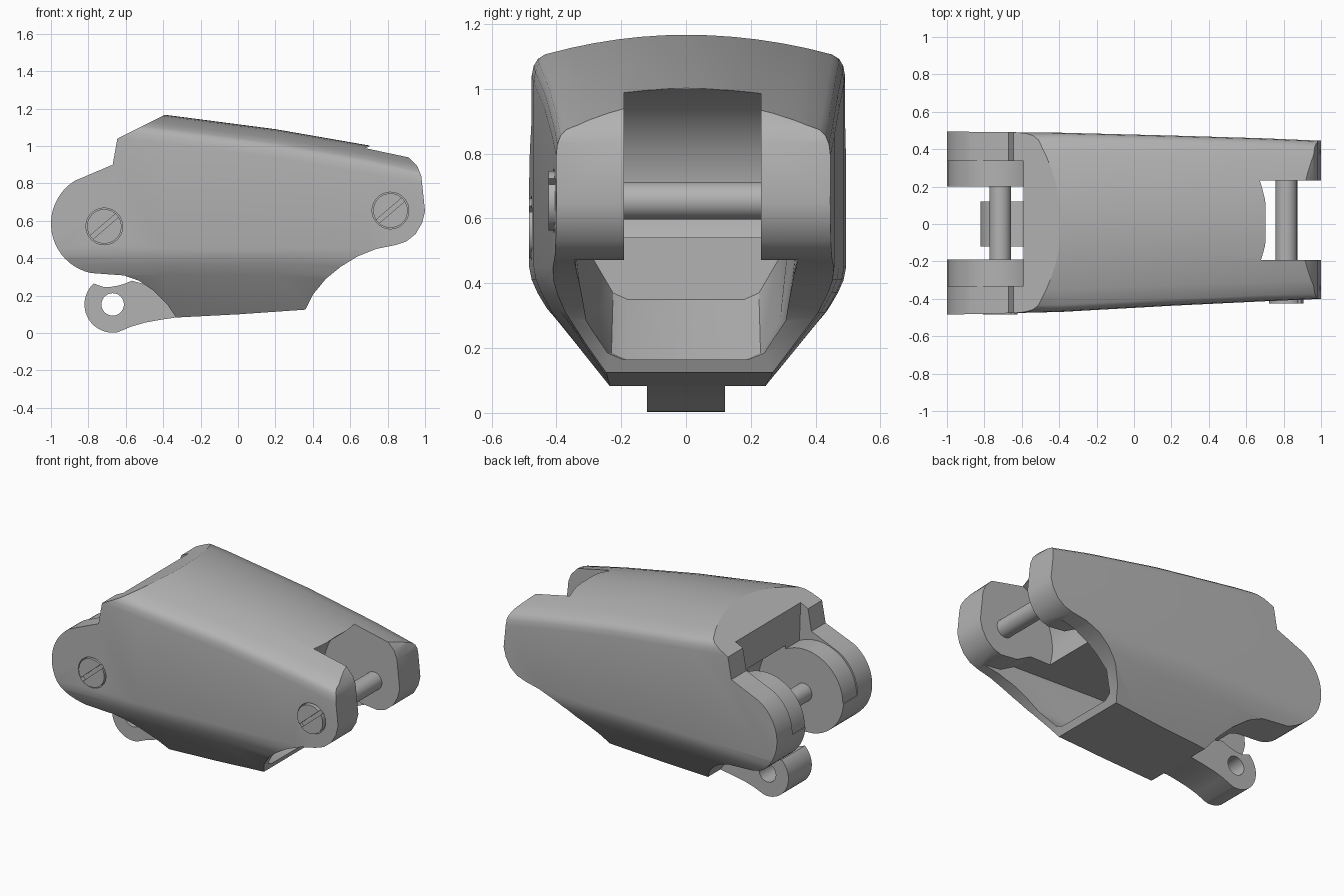
import bpy, bmesh, math

if "Cube" in bpy.data.objects:
    bpy.data.objects.remove(bpy.data.objects["Cube"])

grey = bpy.data.materials.new("plain grey")
grey.diffuse_color = (0.45, 0.45, 0.45, 1)
grey.use_nodes = True
grey.node_tree.nodes["Principled BSDF"].inputs["Base Color"].default_value = grey.diffuse_color


def finish(name, bm):
    bmesh.ops.recalc_face_normals(bm, faces=bm.faces)
    me = bpy.data.meshes.new(name)
    bm.to_mesh(me)
    bm.free()
    me.materials.append(grey)
    ob = bpy.data.objects.new(name, me)
    bpy.context.collection.objects.link(ob)
    return ob


def loft(name, rings):
    """Skin equal-length closed rings and cap both ends."""
    bm = bmesh.new()
    vs = [[bm.verts.new(p) for p in r] for r in rings]
    n = len(rings[0])
    for a, b in zip(vs, vs[1:]):
        for i in range(n):
            j = (i + 1) % n
            bm.faces.new((a[i], a[j], b[j], b[i]))
    bm.faces.new(vs[0])
    bm.faces.new(vs[-1])
    return finish(name, bm)


def slab(name, pts, y0, y1):
    """Side profile (x, z) extruded across y."""
    return loft(name, [[(x, y, z) for x, z in pts] for y in (y0, y1)])


def arc(cx, cz, r, a0, a1, n):
    return [(cx + r * math.cos(math.radians(a0 + (a1 - a0) * i / n)),
             cz + r * math.sin(math.radians(a0 + (a1 - a0) * i / n))) for i in range(n + 1)]


def disc(name, c, r, y0, y1, n=48):
    return slab(name, arc(c[0], c[1], r, 0, 360, n)[:-1], y0, y1)


def boolean(ob, tool, op='DIFFERENCE'):
    m = ob.modifiers.new("bool", 'BOOLEAN')
    m.operation, m.solver, m.object = op, 'EXACT', tool
    bpy.context.view_layer.objects.active = ob
    bpy.ops.object.modifier_apply(modifier=m.name)
    bpy.data.objects.remove(tool)


LEFT, RIGHT = (-0.715, 0.57), (0.815, 0.655)   # hinge centres


# Shell cross-section: arched top, rounded shoulders, chamfered base
def section(x, lo, hi, crown):
    half = [(1.0, 0.45), (1.0, crown - 0.15), (0.99, crown - 0.115), (0.965, crown - 0.09), (0.92, crown - 0.073)]
    half += [(t, crown - 0.086 * t * t) for t in (0.75, 0.6, 0.45, 0.3, 0.15)]
    base = [(0.5, 0.08), (0.88, 0.31), (0.95, 0.37), (0.985, 0.41)]
    right = base + half
    pts = right + [(0, crown)] + [(-t, z) for t, z in reversed(right)]
    return [(x, t * (hi if t > 0 else lo), z) for t, z in pts]


body = loft("finger_body", [section(-1.05, 0.486, 0.495, 1.235), section(-0.39, 0.47, 0.488, 1.167),
                            section(0.2, 0.437, 0.473, 1.09), section(0.7, 0.413, 0.458, 1.003),
                            section(1.05, 0.398, 0.443, 0.93)])

# Side silhouette
side = arc(-0.73, 0.585, 0.27, 258, 122, 20)
side += [(-0.67, 0.90), (-0.645, 1.04), (-0.39, 1.167), (-0.29, 1.217), (0.75, 1.13), (0.91, 0.943), (0.96, 0.89),
         (0.98, 0.84), (1.0, 0.65), (0.985, 0.59), (0.95, 0.53), (0.90, 0.49), (0.84, 0.47), (0.74, 0.45),
         (0.64, 0.41), (0.55, 0.355), (0.47, 0.29), (0.40, 0.205), (0.36, 0.125), (0.0, 0.10), (-0.33, 0.083),
         (-0.38, 0.155), (-0.45, 0.225), (-0.53, 0.28), (-0.61, 0.308)]
boolean(body, slab("silhouette", side, -0.7, 0.7), 'INTERSECT')

# Tendon tab under the left hinge
tab = arc(-0.67, 0.153, 0.151, 70, 280, 28)
tab += [(-0.57, 0.035), (-0.5, 0.055), (-0.42, 0.07), (-0.3, 0.088), (-0.3, 0.2), (-0.42, 0.24), (-0.55, 0.275)]
boolean(body, slab("tab", tab, -0.12, 0.12), 'UNION')
boolean(body, disc("tab_hole", (-0.67, 0.153), 0.06, -0.3, 0.3, 32))

# Slots between the hinge lugs
slot_l = arc(*LEFT, 0.325, -90, 40, 20) + [(-0.605, 0.85), (-0.605, 1.3), (-1.2, 1.3), (-1.2, 0.31), (-0.9, 0.31)]
boolean(body, slab("left_slot", slot_l, -0.19, 0.2))
slot_r = arc(*RIGHT, 0.36, 108, 215, 20) + [(0.55, 0.3), (1.2, 0.3), (1.2, 1.3), (0.7, 1.3)]
boolean(body, slab("right_slot", slot_r, -0.192, 0.232))

# Shoulder recess above the round left bosses
recess = arc(*LEFT, 0.28, 180, 62, 16) + [(-0.6, 1.3), (-1.2, 1.3), (-1.2, 0.57)]
boolean(body, slab("left_recess", recess, -0.332, 0.336))


# Hollow underside opening to the right
def hollow(x, z0, w, top):
    return [(x, y, z) for y, z in ((-0.2 * w, z0), (-0.25 * w, z0 + 0.02), (-0.315 * w, z0 + 0.12), (-0.345 * w, top),
            (0.345 * w, top), (0.315 * w, z0 + 0.12), (0.25 * w, z0 + 0.02), (0.2 * w, z0))]


cavity = loft("cavity", [hollow(-0.22, 0.35, 0.9, 0.54), hollow(0.05, 0.165, 0.92, 0.54),
                         hollow(0.62, 0.165, 1, 0.54), hollow(0.72, 0.165, 1, 0.485),
                         hollow(0.9, 0.165, 1, 0.465)])
boolean(body, cavity)

# Hinge pins and slotted screw heads
parts = [body]
for name, c, face, back in (("left", LEFT, -0.484, 0.3), ("right", RIGHT, -0.425, 0.3)):
    boolean(body, disc("socket", c, 0.098, -0.8, face + 0.055))
    pin = disc(name + "_pin", c, 0.058, face + 0.05, back, 40)
    head = disc(name + "_screw_head", c, 0.092, face, face + 0.057)
    groove = [(c[0] + u * 0.76 - v * 0.65, c[1] + u * 0.65 + v * 0.76)
              for u, v in ((-0.2, -0.012), (0.2, -0.012), (0.2, 0.012), (-0.2, 0.012))]
    boolean(head, slab("groove", groove, face - 0.1, face + 0.025))
    parts += [pin, head]

for ob in parts:
    bpy.ops.object.select_all(action='DESELECT')
    ob.select_set(True)
    bpy.context.view_layer.objects.active = ob
    bpy.ops.object.shade_smooth_by_angle(angle=math.radians(28))
